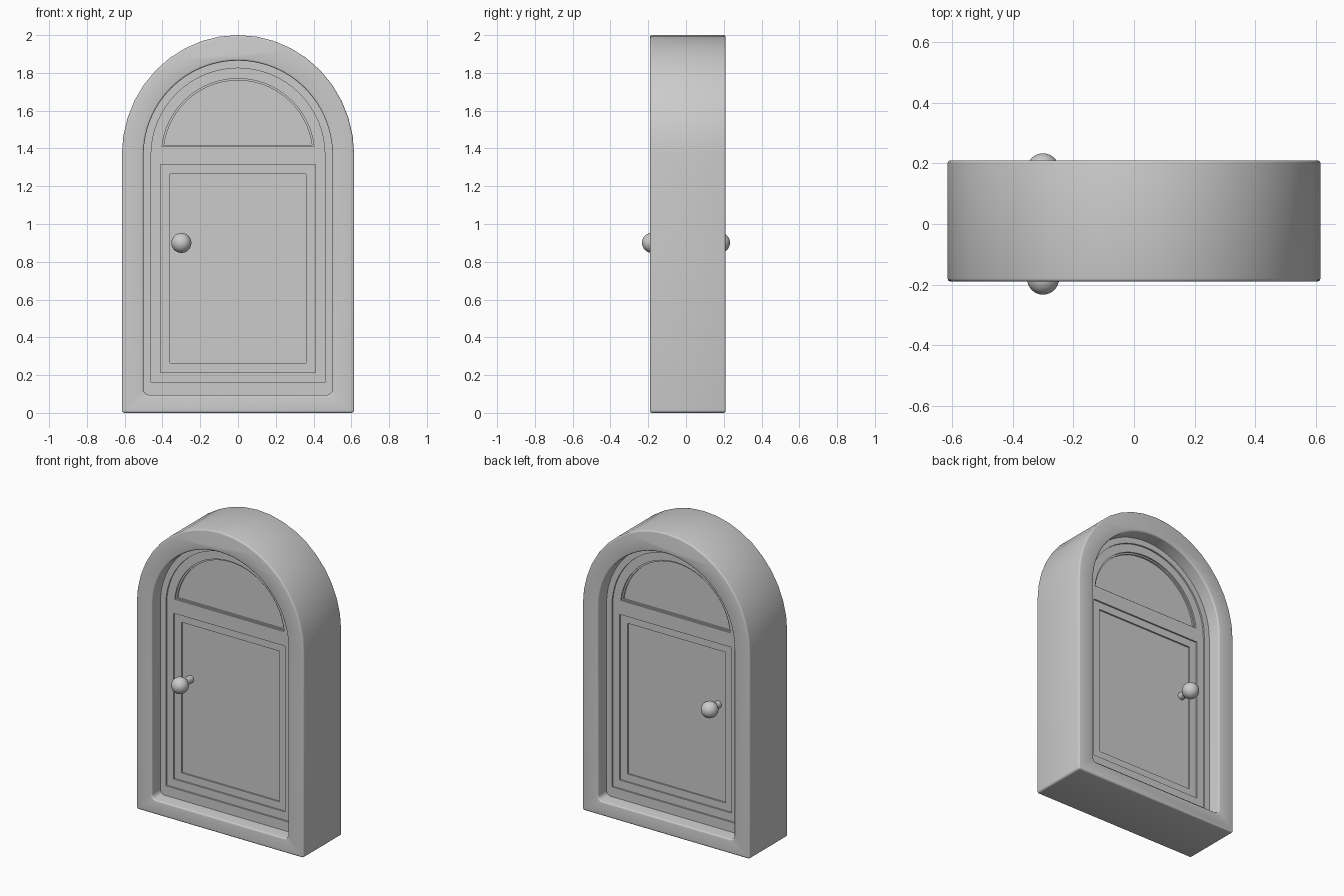
import bpy
import math

cube = bpy.data.objects.get("Cube")
if cube:
    bpy.data.objects.remove(cube, do_unlink=True)

SPRING = 1.365      # height where every arch starts
MID_Y = 0.01        # middle plane of the frame and door

grey = bpy.data.materials.new("plain_grey")
grey.use_nodes = True
COLOUR = (0.6, 0.6, 0.6, 1)
grey.diffuse_color = COLOUR
grey.node_tree.nodes["Principled BSDF"].inputs["Base Color"].default_value = COLOUR


def arc(rx, rz, cx, cz, start, end, n):
    """Points along an elliptical arc, angles in degrees."""
    angles = [math.radians(start + (end - start) * i / n) for i in range(n + 1)]
    return [(cx + rx * math.cos(a), cz + rz * math.sin(a)) for a in angles]


def arched(half, bottom, top, corner=0.0, n=32):
    """Outline with a round top and optionally rounded bottom corners."""
    pts = arc(half, top - SPRING, 0, SPRING, 0, 180, n)
    if corner:
        pts += arc(corner, corner, corner - half, bottom + corner, 180, 270, 5)
        pts += arc(corner, corner, half - corner, bottom + corner, 270, 360, 5)
    else:
        pts += [(-half, bottom), (half, bottom)]
    return pts


def lunette(radius, bottom, n=32):
    """Semicircular window outline cut by a flat sill."""
    a = math.degrees(math.asin((bottom - SPRING) / radius))
    return arc(radius, radius, 0, SPRING, a, 180 - a, n)


def rectangle(half, bottom, top):
    return [(half, bottom), (half, top), (-half, top), (-half, bottom)]


def finish(obj, name):
    obj.name = obj.data.name = name
    obj.data.materials.clear()
    obj.data.materials.append(grey)
    bpy.ops.object.shade_smooth_by_angle(angle=math.radians(35))


def slab(name, outlines, half_depth, bevel=0.0):
    """Upright plate; outlines nested in the first one become holes."""
    curve = bpy.data.curves.new(name, "CURVE")
    curve.dimensions = "2D"
    curve.fill_mode = "BOTH"
    curve.extrude = half_depth - bevel
    curve.bevel_depth = bevel
    curve.bevel_resolution = 2
    curve.offset = -bevel
    for pts in outlines:
        spline = curve.splines.new("POLY")
        spline.points.add(len(pts) - 1)
        for point, (x, z) in zip(spline.points, pts):
            point.co = (x, z, 0, 1)
        spline.use_cyclic_u = True
    obj = bpy.data.objects.new(name, curve)
    bpy.context.collection.objects.link(obj)
    obj.rotation_euler.x = math.pi / 2
    obj.location.y = MID_Y
    bpy.ops.object.select_all(action="DESELECT")
    obj.select_set(True)
    bpy.context.view_layer.objects.active = obj
    bpy.ops.object.convert(target="MESH")
    bpy.ops.object.transform_apply(location=True, rotation=True, scale=True)
    # Weld the caps to the sides so shading is continuous
    bpy.ops.object.mode_set(mode="EDIT")
    bpy.ops.mesh.select_all(action="SELECT")
    bpy.ops.mesh.remove_doubles(threshold=0.0001)
    bpy.ops.mesh.normals_make_consistent(inside=False)
    bpy.ops.object.mode_set(mode="OBJECT")
    finish(bpy.context.object, name)


# Outer frame and the stop moulding set inside it
slab("outer_frame",
     [arched(0.615, 0, 2.0, 0.015, n=20), arched(0.5, 0.095, 1.865, 0.03)],
     0.2, bevel=0.01)
slab("door_stop",
     [arched(0.51, 0.085, 1.875), arched(0.46, 0.16, 1.825)], 0.11)

# Door: stiles and rails, stepped mouldings, recessed core
slab("door_stiles",
     [arched(0.465, 0.155, 1.83), lunette(0.405, 1.41),
      rectangle(0.41, 0.215, 1.315)], 0.1)
slab("window_moulding", [lunette(0.408, 1.407), lunette(0.395, 1.418)], 0.09)
slab("panel_moulding",
     [rectangle(0.413, 0.212, 1.318), rectangle(0.36, 0.265, 1.265)], 0.09)
slab("door_core", [arched(0.462, 0.158, 1.827)], 0.08)

# A knob and its stem on each side
for side, label in ((-1, "front"), (1, "back")):
    bpy.ops.mesh.primitive_uv_sphere_add(
        segments=32, ring_count=16, radius=0.053,
        location=(-0.3, side * 0.18, 0.9), rotation=(math.pi / 2, 0, 0))
    finish(bpy.context.object, label + "_knob")
    bpy.ops.mesh.primitive_cylinder_add(
        vertices=24, radius=0.024, depth=0.12,
        location=(-0.3, side * 0.115, 0.9), rotation=(math.pi / 2, 0, 0))
    finish(bpy.context.object, label + "_knob_stem")
